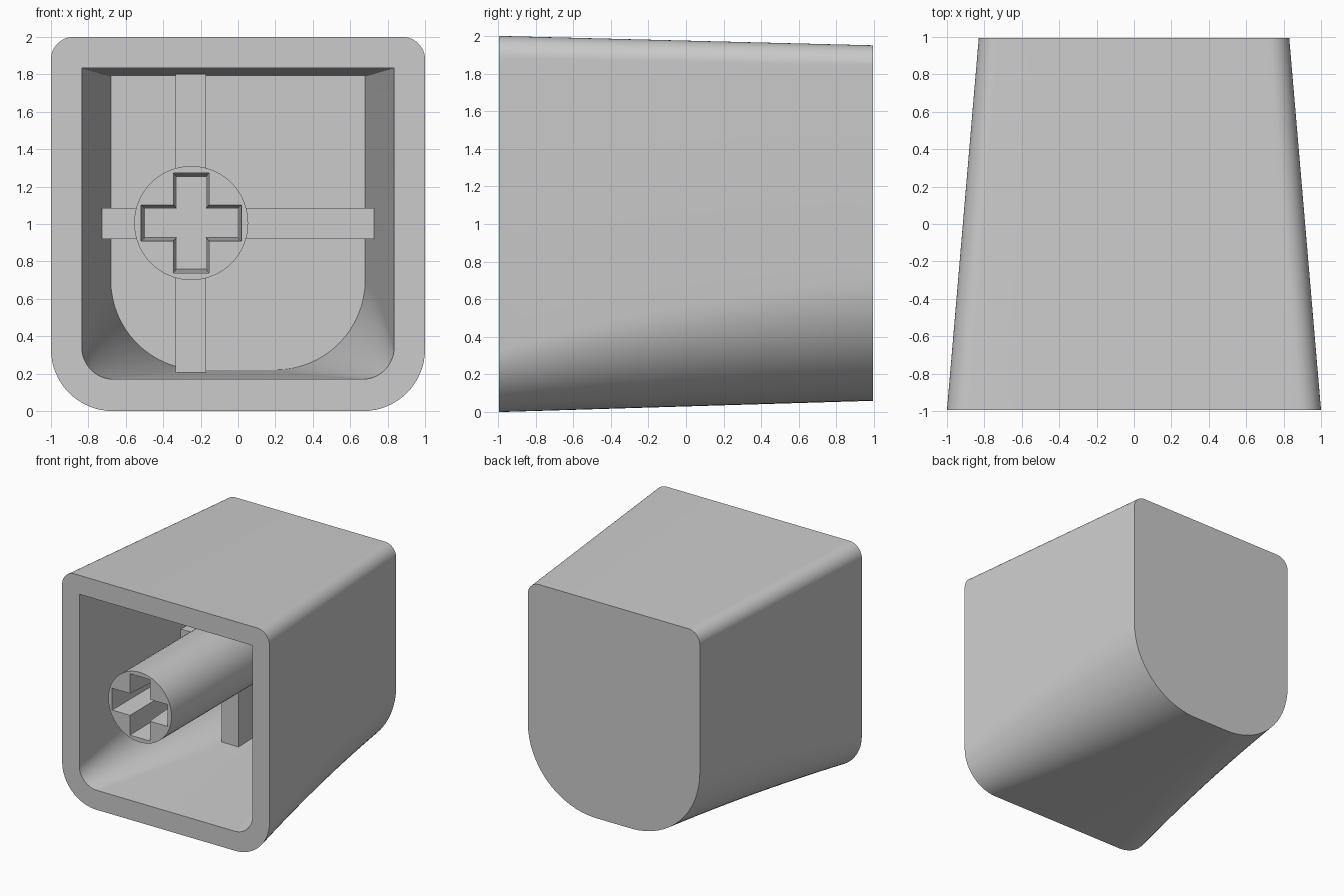
import bpy, bmesh, math
from mathutils import Matrix

cube = bpy.data.objects.get("Cube")
if cube:
    bpy.data.objects.remove(cube, do_unlink=True)

grey = bpy.data.materials.new("light_grey_plastic")
grey.use_nodes = True
colour = (0.6, 0.6, 0.6, 1)
grey.diffuse_color = colour
grey.node_tree.nodes["Principled BSDF"].inputs["Base Color"].default_value = colour

FRONT, BACK, FLOOR = -0.995, 0.995, 0.8
STEM_X, STEM_Z = -0.25, 1.005


def finish(name, bm, smooth=True):
    bmesh.ops.remove_doubles(bm, verts=bm.verts, dist=1e-5)
    bmesh.ops.recalc_face_normals(bm, faces=bm.faces)
    mesh = bpy.data.meshes.new(name)
    bm.to_mesh(mesh)
    bm.free()
    mesh.materials.append(grey)
    obj = bpy.data.objects.new(name, mesh)
    bpy.context.collection.objects.link(obj)
    if smooth:
        smooth_shade(obj)
    return obj


def smooth_shade(obj):
    bpy.ops.object.select_all(action='DESELECT')
    obj.select_set(True)
    bpy.context.view_layer.objects.active = obj
    bpy.ops.object.shade_smooth_by_angle(angle=math.radians(30))


def loft(bm, rings):
    """Skin closed rings of equal length and cap both ends."""
    loops = [[bm.verts.new(p) for p in ring] for ring in rings]
    n = len(loops[0])
    for a, b in zip(loops, loops[1:]):
        for i in range(n):
            j = (i + 1) % n
            bm.faces.new((a[i], a[j], b[j], b[i]))
    bm.faces.new(loops[0])
    bm.faces.new(loops[-1])


def rounded_section(y, half, low, high, r_low, r_high, steps=16):
    """Rectangle in the xz plane with separate lower and upper corner radii."""
    corners = [(half - r_low, low + r_low, r_low, -90),
               (half - r_high, high - r_high, r_high, 0),
               (r_high - half, high - r_high, r_high, 90),
               (r_low - half, low + r_low, r_low, 180)]
    ring = []
    for cx, cz, r, start in corners:
        for i in range(steps + 1):
            a = math.radians(start + 90 * i / steps)
            ring.append((cx + r * math.cos(a), y, cz + r * math.sin(a)))
    return ring


def tapered_sections(near, far, count=16):
    """Sections from near to far; the lower radius grows faster at first."""
    rings = []
    for k in range(count + 1):
        t = k / count
        v = [a + (b - a) * t for a, b in zip(near, far)]
        v[4 - 1] += (far[3] - near[3]) * 0.6 * t * (1 - t)
        rings.append(rounded_section(v[0], v[1], v[2], v[4], v[3], v[5]))
    return rings


# Hollow shell: (y, half width, low, lower radius, high, upper radius)
outer = tapered_sections((FRONT, 1.0, 0.0, 0.33, 2.0, 0.12),
                         (BACK, 0.83, 0.06, 0.66, 1.95, 0.11))
inner = tapered_sections((FRONT, 0.835, 0.17, 0.17, 1.835, 0.0),
                         (FLOOR, 0.68, 0.22, 0.48, 1.79, 0.0))
bm = bmesh.new()
loft(bm, outer[::-1] + inner)
finish("shell", bm)

# Round stem
bm = bmesh.new()
depth = FLOOR + 0.03 - FRONT
bmesh.ops.create_cone(
    bm, cap_ends=True, segments=64, radius1=0.305, radius2=0.305, depth=depth,
    matrix=Matrix.Translation((STEM_X, FRONT + depth / 2, STEM_Z))
    @ Matrix.Rotation(math.pi / 2, 4, 'X'))
stem = finish("stem", bm, smooth=False)


# Cross-shaped socket with drafted walls
def cross_ring(y, reach, width):
    ring = []
    for turn in range(4):
        for x, z in ((reach, -width), (reach, width), (width, width)):
            for _ in range(turn):
                x, z = -z, x
            ring.append((STEM_X + x, y, STEM_Z + z))
    return ring


bm = bmesh.new()
loft(bm, [cross_ring(FRONT - 0.05, 0.27, 0.097), cross_ring(FRONT + 0.5, 0.246, 0.078)])
cutter = finish("socket_cutter", bm, smooth=False)
cutter.hide_render = True
cut = stem.modifiers.new("socket", 'BOOLEAN')
cut.operation = 'DIFFERENCE'
cut.solver = 'EXACT'
cut.object = cutter
bpy.ops.object.select_all(action='DESELECT')
stem.select_set(True)
bpy.context.view_layer.objects.active = stem
bpy.ops.object.modifier_apply(modifier=cut.name)
bpy.data.objects.remove(cutter, do_unlink=True)
smooth_shade(stem)


# Crossed ribs behind the stem
def rib(name, x0, x1, z0, z1, y0=0.25, y1=FLOOR + 0.02):
    bm = bmesh.new()
    size = Matrix.Diagonal((x1 - x0, y1 - y0, z1 - z0, 1))
    centre = Matrix.Translation(((x0 + x1) / 2, (y0 + y1) / 2, (z0 + z1) / 2))
    bmesh.ops.create_cube(bm, size=1, matrix=centre @ size)
    finish(name, bm, smooth=False)


rib("horizontal_rib", -0.73, 0.73, 0.92, 1.085)
rib("vertical_rib", -0.335, -0.17, 0.205, 1.802)
